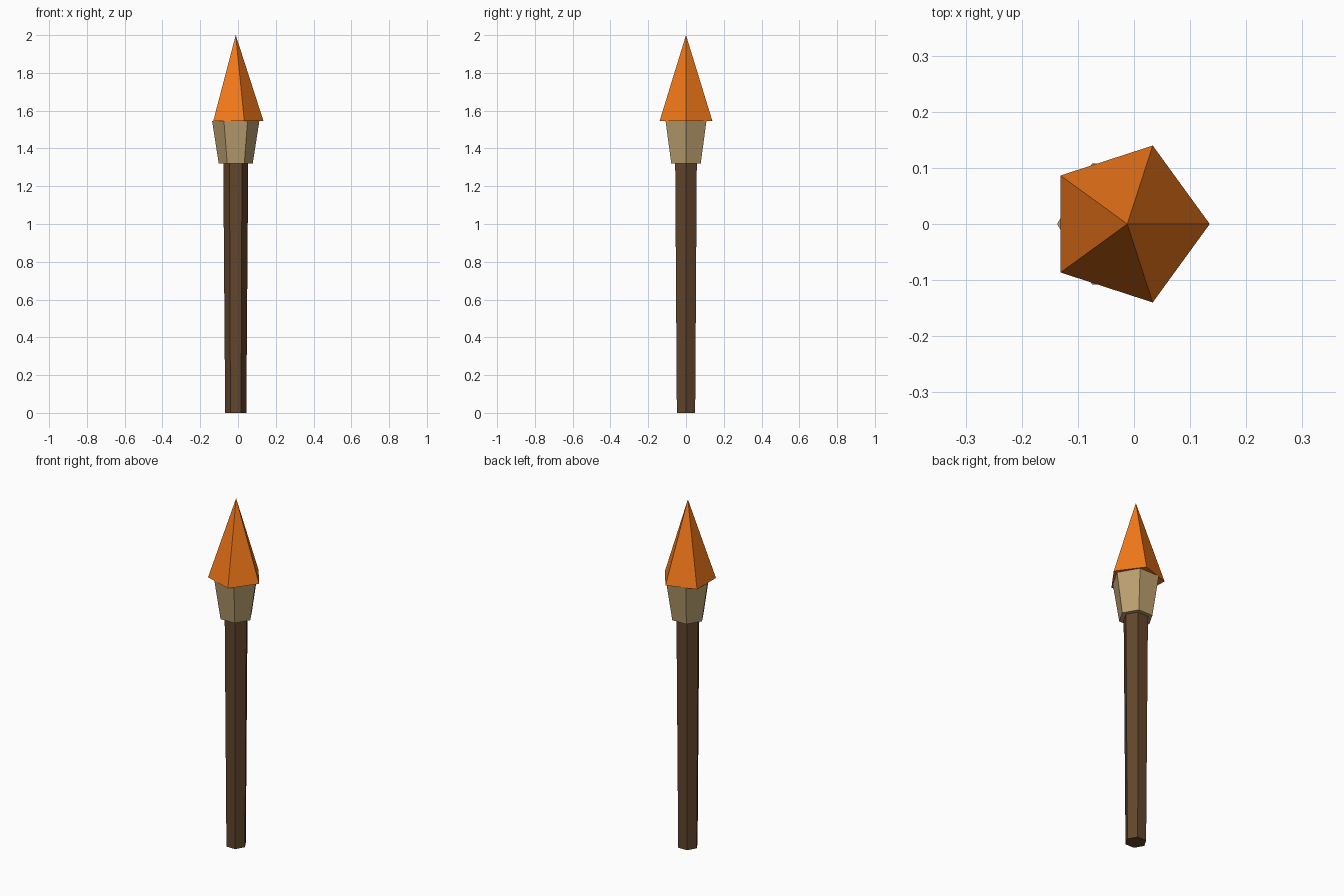
import bpy, bmesh
from math import sin, cos, tau

if "Cube" in bpy.data.objects:
    bpy.data.objects.remove(bpy.data.objects["Cube"])

AXIS_X = -0.012  # shared centre line of all parts


def tapered_prism(name, sides, r_bottom, r_top, z_bottom, z_top, color):
    """Closed low-poly prism with a corner on +x; r_top = 0 gives a pyramid."""
    bm = bmesh.new()

    def ring(r, z):
        return [bm.verts.new((r * cos(tau * i / sides), r * sin(tau * i / sides), z))
                for i in range(sides)]

    low = ring(r_bottom, z_bottom)
    bm.faces.new(low[::-1])
    if r_top:
        high = ring(r_top, z_top)
        bm.faces.new(high)
    else:
        tip = bm.verts.new((0, 0, z_top))
    for i in range(sides):
        j = (i + 1) % sides
        upper = (high[j], high[i]) if r_top else (tip,)
        bm.faces.new((low[i], low[j], *upper))

    mesh = bpy.data.meshes.new(name)
    bm.to_mesh(mesh)
    bm.free()
    mat = bpy.data.materials.new(name + "_color")
    mat.diffuse_color = (*color, 1)
    mat.use_nodes = True
    mat.node_tree.nodes["Principled BSDF"].inputs["Base Color"].default_value = mat.diffuse_color
    mesh.materials.append(mat)
    obj = bpy.data.objects.new(name, mesh)
    obj.location.x = AXIS_X
    bpy.context.collection.objects.link(obj)
    return obj


# Wooden shaft, slightly wider at the top
tapered_prism("handle", 6, 0.056, 0.066, 0.0, 1.32, (0.12, 0.06, 0.025))
# Flared collar holding the flame
tapered_prism("collar", 6, 0.090, 0.125, 1.32, 1.545, (0.50, 0.35, 0.16))
# Five-sided pointed flame
tapered_prism("flame", 5, 0.147, 0.0, 1.545, 2.0, (0.90, 0.19, 0.01))
